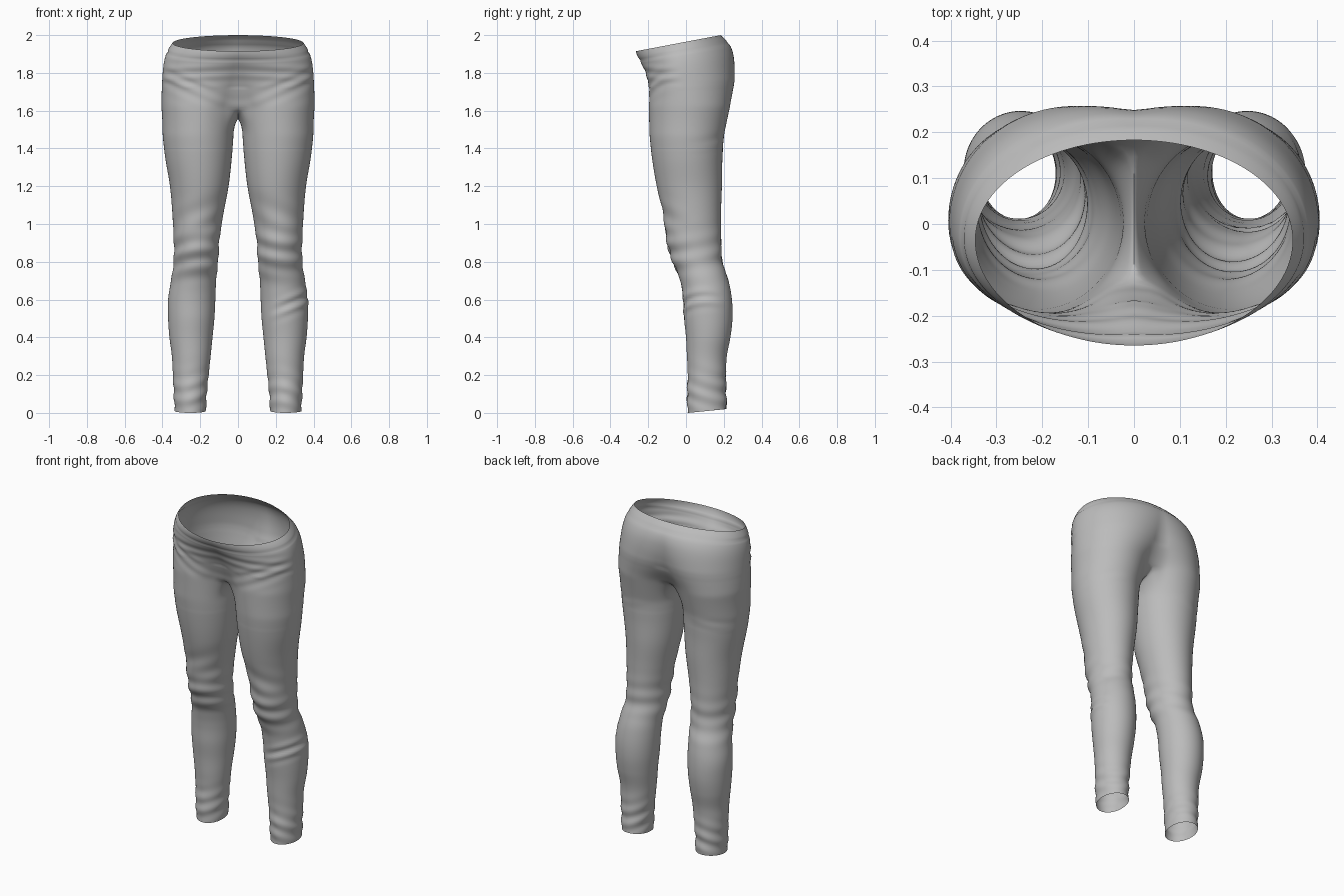
import bpy, bmesh
from math import sin, cos, pi, exp, radians, atan2, hypot

cube = bpy.data.objects.get("Cube")
if cube:
    bpy.data.objects.remove(cube)

OUTER, INNER = 73, 19            # points round the outside and along the crotch
SPLIT, KNIT = 1.62, 1.47         # heights where the legs part and become round
HIP_ROWS, ARCH_ROWS, LEG_ROWS = 34, 12, 130

# Leg sections: height, inner x, outer x, front y, back y
LEG = [
    (0, .17, .335, .01, .215), (.1, .165, .34, .006, .212),
    (.2, .155, .345, .01, .212), (.3, .145, .35, .005, .216),
    (.4, .135, .363, 0, .235), (.5, .125, .37, -.01, .246),
    (.6, .12, .37, -.015, .243), (.7, .116, .355, -.03, .225),
    (.8, .105, .34, -.07, .192), (.9, .1, .34, -.1, .186),
    (1.05, .078, .347, -.12, .185), (1.2, .05, .36, -.155, .19),
    (1.35, .033, .385, -.18, .193), (1.5, .022, .402, -.196, .206),
    (1.62, .02, .406, -.203, .243), (1.75, .02, .4, -.21, .288),
]
# Hip sections: height, half width, front y, back y, leg influence, tilt
HIP = [
    (1.62, .406, -.2, .235, .8, 0), (1.7, .406, -.205, .262, .5, .02),
    (1.78, .4, -.22, .27, .3, .08), (1.85, .392, -.24, .262, .17, .12),
    (1.9, .38, -.254, .242, .08, .15), (1.94, .362, -.263, .21, .02, .17),
    (1.965, .346, -.265, .183, 0, .19),
]


def sample(table, z):
    """Smooth curve through the table rows at height z."""
    z = min(max(z, table[0][0]), table[-1][0])
    i = 0
    while i < len(table) - 2 and z > table[i + 1][0]:
        i += 1
    a, b = table[i], table[i + 1]
    before, after = table[max(i - 1, 0)], table[min(i + 2, len(table) - 1)]
    h = b[0] - a[0]
    t = (z - a[0]) / h
    out = []
    for k in range(1, len(a)):
        ma = (b[k] - before[k]) / (b[0] - before[0]) * h
        mb = (after[k] - a[k]) / (after[0] - a[0]) * h
        d = b[k] - a[k]
        out.append(a[k] + t * (ma + t * (3 * d - 2 * ma - mb + t * (ma + mb - 2 * d))))
    return out


def bump(value, centre, width):
    return exp(-((value - centre) / width) ** 2)


def leg_angle(i):
    """Angle round the leg: zero in front, a quarter turn on the outside."""
    if i < OUTER:
        return radians(-55 + 290 * i / (OUTER - 1))
    return radians(235 + 70 * (i - OUTER + 1) / (INNER + 1))


def leg_point(z, i):
    inner, outer, front, back = sample(LEG, z)
    a = leg_angle(i)
    x = (inner + outer) / 2 + (outer - inner) / 2 * sin(a)
    y = (front + back) / 2 - (back - front) / 2 * cos(a)
    return x, y, z + .1 * max(0, 1 - z / .3) * (y - .01)


def hip_point(z, i):
    width, front, back, leg, tilt = sample(HIP, z)
    a = pi * i / (OUTER - 1)
    mid = -.035
    x = width * sin(a)
    y = mid - (mid - front if cos(a) > 0 else back - mid) * cos(a)
    lx, ly, _ = leg_point(z, i)
    x, y = x + (lx - x) * leg, y + (ly - y) * leg
    if i in (0, OUTER - 1):
        x = 0
    return x, y, z + tilt * y


def folds(x, y, z, side, angle):
    """Cloth creases, measured outward from the surface."""
    front = max(0, cos(angle))
    back = max(0, -cos(angle))
    d = .006 * bump(z, .84, .11) * sin(62 * z + 2 * sin(angle + side)) * (.45 + .55 * front)
    d += .004 * bump(z, .1, .1) * sin(75 * z + 3 * sin(angle - side))
    d += .003 * bump(z, 1.02, .1) * sin(45 * z + 3 * angle) * front
    d += .005 * bump(z - .45 * x, 1.6, .06) * sin(95 * (z - .45 * x)) * front
    d += .003 * bump(z, 1.8, .05) * sin(110 * z + 5 * x) * front
    d += .004 * bump(z + .3 * x, 1.56, .05) * sin(80 * (z + .3 * x)) * back
    if side > 0:
        d += .007 * bump(z - .4 * x, .46, .05) * sin(90 * (z - .4 * x)) * max(0, sin(angle + .8))
    return d


def build_half(bm, side):
    def add(point, angle, centre):
        x, y, z = point
        dx, dy = x - centre, y - .03
        size = hypot(dx, dy) or 1
        d = folds(x, y, z, side, angle)
        band = z - .19 * y                          # waistband stitch line
        d -= .004 * bump(band, 1.915, .006)
        y += d * dy / size
        if x > 0:
            x = max(0, x + d * dx / size)
        return bm.verts.new((side * x, y, z))

    def join(upper, lower, closed):
        n = len(upper)
        for i in range(n if closed else n - 1):
            j = (i + 1) % n
            bm.faces.new((upper[i], lower[i], lower[j], upper[j]))

    # Hips, from the waist down to where the legs part
    rows = []
    for r in range(HIP_ROWS + 1):
        z = HIP[-1][0] + (SPLIT - HIP[-1][0]) * r / HIP_ROWS
        rows.append([add(hip_point(z, i), leg_angle(i), 0) for i in range(OUTER)])
    for upper, lower in zip(rows, rows[1:]):
        join(upper, lower, False)

    # Crotch seam closes the top of the leg
    rim = rows[-1]
    start, end = rim[-1].co, rim[0].co
    seam = []
    for k in range(1, INNER + 1):
        s = k / (INNER + 1)
        co = start.lerp(end, s)
        seam.append(bm.verts.new((0, co.y, co.z - .06 * sin(pi * s) ** .8)))
    ring = rim + seam
    top = [v.co.copy() for v in ring]

    # Rounded arch between the legs
    for r in range(1, ARCH_ROWS + 1):
        s = r / ARCH_ROWS
        new = []
        for i, t in enumerate(top):
            x, y, z = leg_point(KNIT, i)
            ease = 1 - (1 - s) ** 2
            p = (abs(t.x) + (x - abs(t.x)) * ease, t.y + (y - t.y) * s, t.z + (z - t.z) * s)
            new.append(bm.verts.new((side * p[0], p[1], p[2])))
        join(ring, new, True)
        ring = new

    # Leg down to the hem
    for r in range(1, LEG_ROWS + 1):
        z = KNIT * (1 - r / LEG_ROWS)
        centre = sum(sample(LEG, z)[:2]) / 2
        new = [add(leg_point(z, i), leg_angle(i), centre) for i in range(len(ring))]
        join(ring, new, True)
        ring = new


bm = bmesh.new()
for side in (1, -1):
    build_half(bm, side)
bmesh.ops.remove_doubles(bm, verts=bm.verts, dist=.0003)

# Relax the hips and crotch so the seat blends into the thighs
for _ in range(5):
    soft = [v for v in bm.verts if 1.4 < v.co.z < 1.72 and not v.is_boundary]
    bmesh.ops.smooth_vert(bm, verts=soft, factor=.5, use_axis_x=True, use_axis_y=True, use_axis_z=True)
bmesh.ops.recalc_face_normals(bm, faces=bm.faces)
outermost = max(bm.faces, key=lambda f: f.calc_center_median().x)
if outermost.normal.x < 0:
    bmesh.ops.reverse_faces(bm, faces=bm.faces)

mesh = bpy.data.meshes.new("trousers")
bm.to_mesh(mesh)
bm.free()
trousers = bpy.data.objects.new("trousers", mesh)
bpy.context.collection.objects.link(trousers)

cloth = bpy.data.materials.new("grey cloth")
cloth.use_nodes = True
colour = (.5, .5, .5, 1)
cloth.diffuse_color = colour
cloth.node_tree.nodes["Principled BSDF"].inputs["Base Color"].default_value = colour
mesh.materials.append(cloth)

bpy.context.view_layer.objects.active = trousers
trousers.select_set(True)
bpy.ops.object.shade_smooth_by_angle(angle=radians(50))
